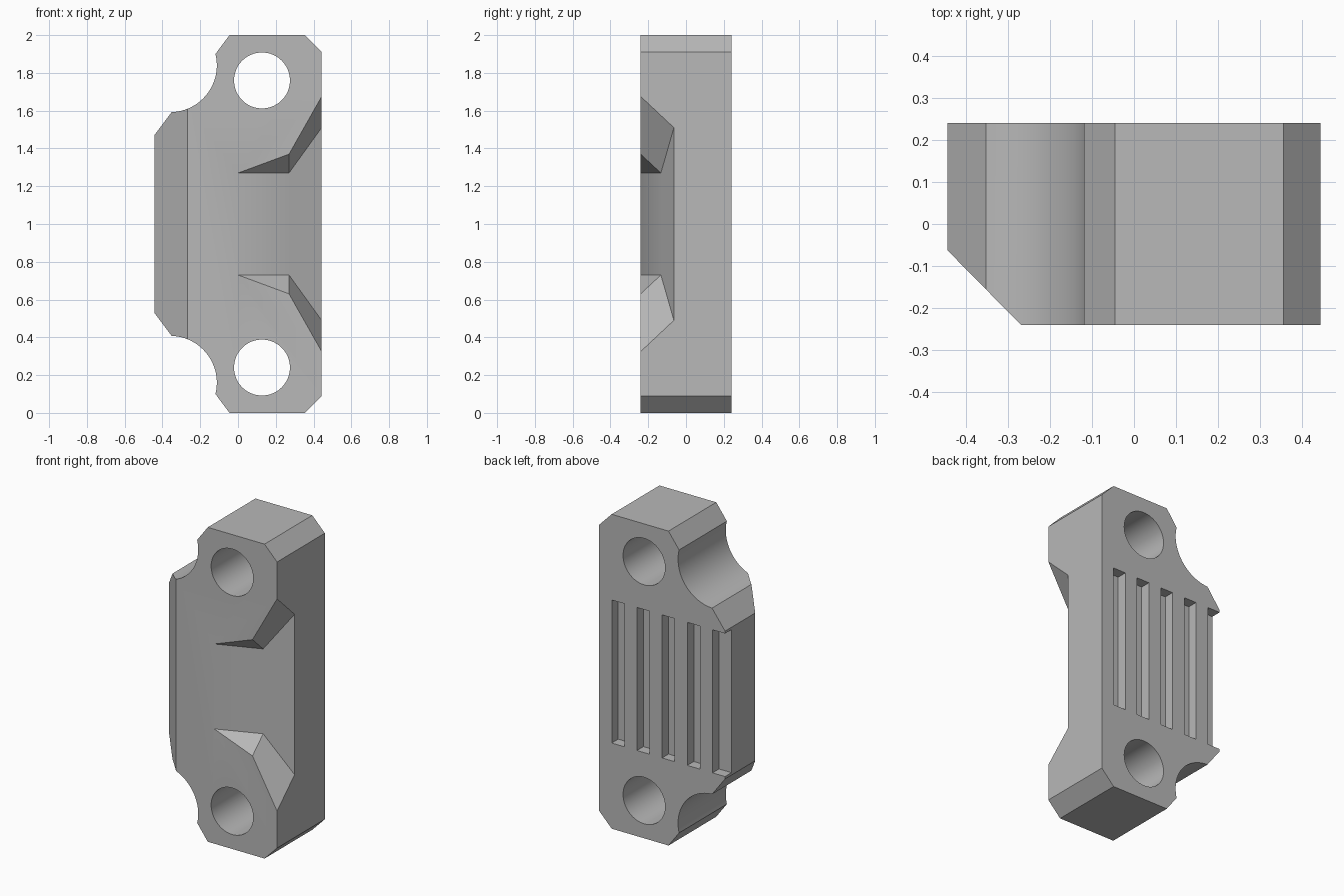
import bpy, bmesh
from math import sin, cos, radians

default = bpy.data.objects.get("Cube")
if default:
    bpy.data.objects.remove(default, do_unlink=True)

HALF_X, HALF_Y, MID_Z = 0.443, 0.24, 1.0

grey = bpy.data.materials.new("light_grey")
grey.use_nodes = True
COLOUR = (0.48, 0.48, 0.48, 1)
grey.diffuse_color = COLOUR
grey.node_tree.nodes["Principled BSDF"].inputs["Base Color"].default_value = COLOUR


def loft(name, rings):
    """Closed solid through rings of equal point count."""
    bm = bmesh.new()
    loops = [[bm.verts.new(p) for p in ring] for ring in rings]
    n = len(loops[0])
    for a, b in zip(loops, loops[1:]):
        for i in range(n):
            j = (i + 1) % n
            bm.faces.new((a[i], a[j], b[j], b[i]))
    bm.faces.new(loops[0])
    bm.faces.new(loops[-1])
    bmesh.ops.recalc_face_normals(bm, faces=bm.faces)
    mesh = bpy.data.meshes.new(name)
    bm.to_mesh(mesh)
    bm.free()
    mesh.materials.append(grey)
    obj = bpy.data.objects.new(name, mesh)
    bpy.context.collection.objects.link(obj)
    return obj


def prism_y(name, outline, y0, y1):
    return loft(name, [[(x, y, z) for x, z in outline] for y in (y0, y1)])


def prism_z(name, outline, z0, z1):
    return loft(name, [[(x, y, z) for x, y in outline] for z in (z0, z1)])


def circle(cx, cz, r, start, end, steps):
    angles = [radians(start + (end - start) * i / steps) for i in range(steps + 1)]
    return [(cx + r * cos(a), cz + r * sin(a)) for a in angles]


def cut(body, cutter):
    bpy.context.view_layer.objects.active = body
    mod = body.modifiers.new("cut", 'BOOLEAN')
    mod.operation, mod.solver, mod.object = 'DIFFERENCE', 'EXACT', cutter
    bpy.ops.object.modifier_apply(modifier=mod.name)
    bpy.data.objects.remove(cutter, do_unlink=True)


# Plate body: upper half outline mirrored about the middle height
upper = [(HALF_X, 1.91), (0.355, 2), (-0.045, 2)]
upper += circle(-0.36, 1.84, 0.248, 14, -88, 24)
upper.append((-HALF_X, 1.47))
lower = [(x, 2 * MID_Z - z) for x, z in reversed(upper)]
plate = prism_y("clamp_plate", upper + lower, -HALF_Y, HALF_Y)

# Bevel down the front edge
cut(plate, prism_z("bevel_cutter", [(-0.564, 0.06), (-0.17, -0.34), (-0.6, -0.4)], -0.1, 2.1))

# Bolt holes
for z in (0.24, 1.76):
    ring = circle(0.127, z, 0.148, 0, 360, 64)[:-1]
    cut(plate, prism_y("hole_cutter", ring, -0.4, 0.4))

# Flared sloping recess in the front: x, floor y, floor half height, mouth half height
sections = [(-0.05, -0.26, 0.27, 0.345), (0.27, -0.133, 0.27, 0.463),
            (0.443, -0.064, 0.51, 0.769), (0.543, -0.024, 0.65, 0.949)]
cut(plate, loft("recess_cutter", [
    [(x, y, MID_Z - h), (x, y, MID_Z + h), (x, -0.34, MID_Z + m), (x, -0.34, MID_Z - m)]
    for x, y, h, m in sections]))

# Five grooves in the back, the last one open at the side
width = HALF_X / 5
for i in range(5):
    x1 = HALF_X - width * (2 * i + 1)
    x0 = x1 - width if i < 4 else -0.6
    box = [(x0, 0.175), (x1, 0.175), (x1, 0.4), (x0, 0.4)]
    cut(plate, prism_z("groove_cutter", box, 0.545, 1.455))

# Smooth the round surfaces, keep edges crisp
bpy.ops.object.select_all(action='DESELECT')
plate.select_set(True)
bpy.context.view_layer.objects.active = plate
bpy.ops.object.shade_smooth_by_angle(angle=radians(30))
